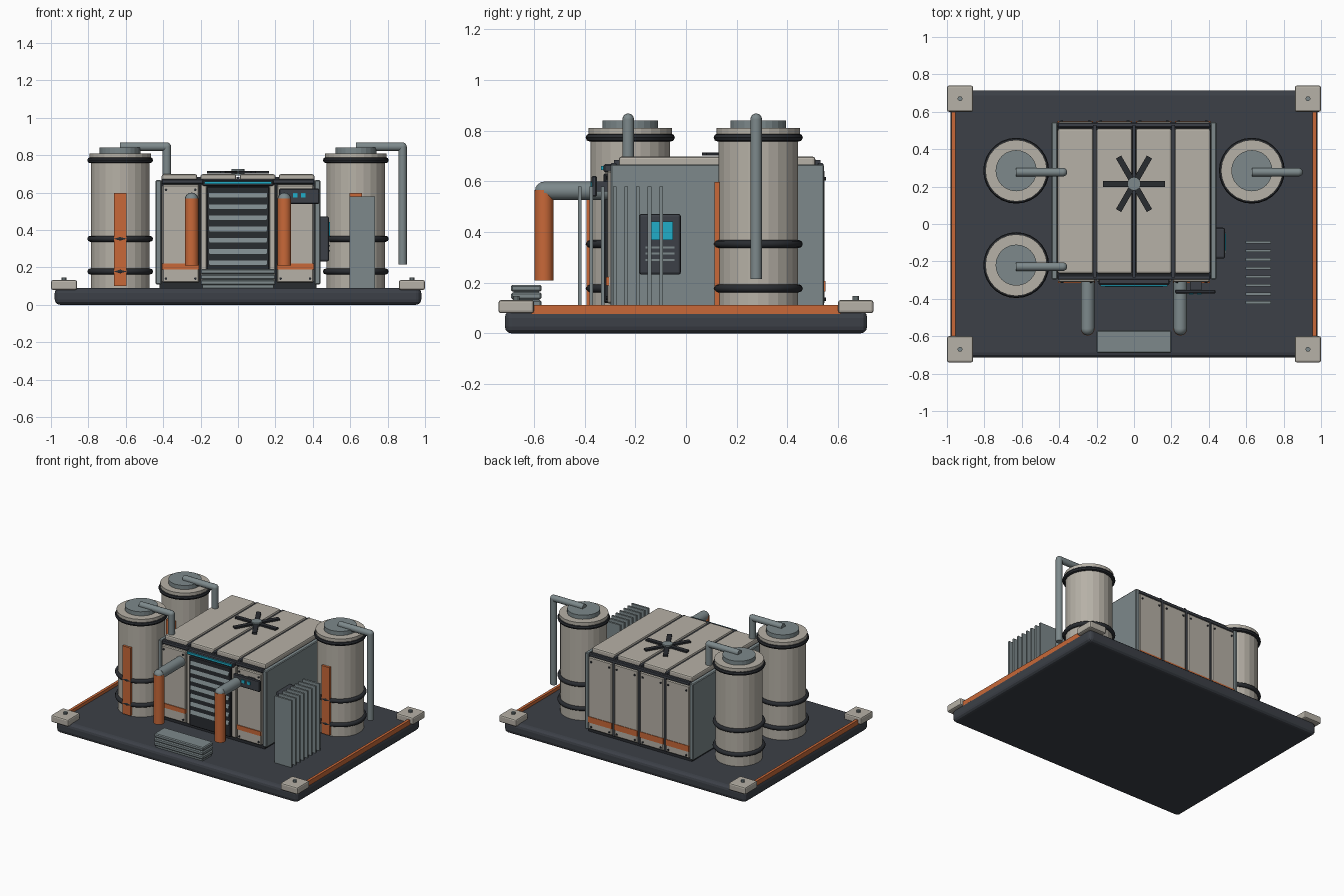
import bpy, bmesh, math
from mathutils import Vector

if "Cube" in bpy.data.objects:
    bpy.data.objects.remove(bpy.data.objects["Cube"])


def mat(name, r, g, b):
    m = bpy.data.materials.new(name)
    m.diffuse_color = (r, g, b, 1)
    m.use_nodes = True
    m.node_tree.nodes["Principled BSDF"].inputs["Base Color"].default_value = m.diffuse_color
    return m


CREAM = mat("warm_white", 0.47, 0.44, 0.385)
DARK = mat("dark_slate", 0.045, 0.051, 0.063)
BLACK = mat("black_rubber", 0.022, 0.025, 0.03)
GREY = mat("blue_grey", 0.205, 0.25, 0.26)
ORANGE = mat("orange", 0.58, 0.14, 0.04)
CYAN = mat("cyan_light", 0.015, 0.42, 0.58)


def finish(name, bm, m, smooth=False):
    me = bpy.data.meshes.new(name)
    bm.to_mesh(me)
    bm.free()
    me.materials.append(m)
    ob = bpy.data.objects.new(name, me)
    bpy.context.collection.objects.link(ob)
    if smooth:
        bpy.context.view_layer.objects.active = ob
        ob.select_set(True)
        bpy.ops.object.shade_smooth_by_angle(angle=math.radians(35))
        ob.select_set(False)
    return ob


def box(name, x, y, z, m, bevel=0.0, segs=2):
    """Box from (min, max) ranges on each axis."""
    bm = bmesh.new()
    bmesh.ops.create_cube(bm, size=1)
    for v in bm.verts:
        v.co = [(r[0] + r[1]) / 2 + c * (r[1] - r[0]) for r, c in zip((x, y, z), v.co)]
    if bevel:
        bmesh.ops.bevel(bm, geom=bm.edges[:], offset=bevel, segments=segs,
                        profile=0.5, affect='EDGES')
    return finish(name, bm, m)


def rod(name, a, b, r, m, sides=14):
    """Cylinder between two points."""
    a, b = Vector(a), Vector(b)
    bm = bmesh.new()
    bmesh.ops.create_cone(bm, cap_ends=True, segments=sides, radius1=r, radius2=r,
                          depth=(b - a).length)
    q = Vector((0, 0, 1)).rotation_difference(b - a)
    for v in bm.verts:
        v.co = q @ v.co + (a + b) / 2
    return finish(name, bm, m, smooth=sides < 20)


def ball(name, c, r, m):
    bm = bmesh.new()
    bmesh.ops.create_uvsphere(bm, u_segments=14, v_segments=8, radius=r)
    bmesh.ops.translate(bm, verts=bm.verts, vec=c)
    return finish(name, bm, m, True)


def ring(name, c, r, t, m):
    """Band around a tank."""
    bpy.ops.mesh.primitive_torus_add(location=c, major_radius=r, minor_radius=t,
                                     major_segments=28, minor_segments=8)
    ob = bpy.context.object
    ob.name = name
    ob.data.materials.append(m)
    bpy.ops.object.shade_smooth_by_angle(angle=math.radians(50))


# Base slab, edge strips and corner feet
box("base", (-0.98, 0.98), (-0.715, 0.715), (0, 0.09), DARK, 0.028, 3)
for s in (-1, 1):
    box("edge_strip", (s * 0.965 - 0.01, s * 0.965 + 0.01), (-0.61, 0.61), (0.07, 0.112), ORANGE)
    for t in (-1, 1):
        box("corner_pad", (s * 0.93 - 0.07, s * 0.93 + 0.07),
            (t * 0.67 - 0.07, t * 0.67 + 0.07), (0.08, 0.132), CREAM, 0.01)
        rod("pad_bolt", (s * 0.93, t * 0.67, 0.13), (s * 0.93, t * 0.67, 0.147), 0.013, GREY, 10)

# Machine housing core with side walls
box("housing_core", (-0.42, 0.42), (-0.29, 0.53), (0.085, 0.665), BLACK)
for s in (-1, 1):
    box("side_wall", (s * 0.425 - 0.015, s * 0.425 + 0.015), (-0.297, 0.545),
        (0.108, 0.667), GREY, 0.005, 1)

# Panels on roof and back, with ribs in the gaps
panels = [(-0.408, -0.218), (-0.2, -0.01), (0.01, 0.2), (0.218, 0.408)]
for px in panels:
    box("roof_panel", px, (-0.265, 0.51), (0.655, 0.698), CREAM, 0.01)
    box("back_panel", px, (0.52, 0.547), (0.115, 0.645), CREAM, 0.006, 1)
    box("back_stripe", px, (0.54, 0.551), (0.165, 0.208), ORANGE)
    for bx in (px[0] + 0.022, px[1] - 0.022):
        for bz in (0.135, 0.61):
            rod("panel_bolt", (bx, 0.54, bz), (bx, 0.553, bz), 0.007, BLACK, 8)
for rx in (-0.209, 0, 0.209):
    box("roof_rib", (rx - 0.009, rx + 0.009), (-0.285, 0.53), (0.655, 0.684), DARK)
    box("back_rib", (rx - 0.008, rx + 0.008), (0.525, 0.543), (0.11, 0.655), DARK)
for y in (-0.285, 0.53):
    box("roof_rail", (-0.41, 0.41), (y - 0.013, y + 0.013), (0.645, 0.672), DARK, 0.005, 1)

# Front face: side panels, posts, stripes
for s in (-1, 1):
    a, b = sorted((s * 0.208, s * 0.405))
    box("front_panel", (a, b), (-0.31, -0.28), (0.118, 0.642), CREAM, 0.006, 1)
    box("front_stripe", (a, b), (-0.316, -0.3), (0.19, 0.222), ORANGE)
    for bx in (a + 0.02, b - 0.02):
        for bz in (0.14, 0.615):
            rod("front_bolt", (bx, -0.3, bz), (bx, -0.316, bz), 0.007, BLACK, 8)
    box("inner_panel", sorted((s * 0.165, s * 0.2)), (-0.31, -0.28), (0.118, 0.642), CREAM, 0.005, 1)

# Central louvre and light bar
box("louvre_frame", (-0.168, 0.168), (-0.325, -0.28), (0.12, 0.632), BLACK, 0.006, 1)
for i in range(7):
    z = 0.225 + i * 0.06
    slat = box("louvre_slat", (-0.155, 0.155), (-0.336, -0.318), (z - 0.015, z + 0.015), GREY)
    for v in slat.data.vertices:
        if v.co.z > z and v.co.y < -0.33:
            v.co.y += 0.012
box("light_housing", (-0.19, 0.19), (-0.325, -0.28), (0.635, 0.668), DARK, 0.006, 1)
box("light_bar", (-0.18, 0.18), (-0.335, -0.318), (0.645, 0.66), CYAN)

# Small status display on the front right
box("status_display", (0.22, 0.435), (-0.372, -0.352), (0.54, 0.622), DARK, 0.005, 1)
box("display_bracket", (0.3, 0.36), (-0.355, -0.3), (0.56, 0.6), DARK)
for x in (0.305, 0.35):
    box("status_light", (x - 0.012, x + 0.012), (-0.377, -0.37), (0.575, 0.597), CYAN)

# Control box on the right wall
box("control_box", (0.43, 0.487), (-0.185, -0.02), (0.232, 0.472), DARK, 0.01)
box("control_screen", (0.484, 0.493), (-0.143, -0.052), (0.368, 0.442), CYAN)
for z in (0.29, 0.315, 0.34):
    box("control_slot", (0.484, 0.491), (-0.16, -0.045), (z - 0.004, z + 0.004), GREY)

# Roof fan
for k in range(6):
    a = k * math.pi / 3
    blade = box("fan_blade", (0.03, 0.165), (-0.016, 0.016), (0.703, 0.715), BLACK)
    blade.rotation_euler.z = a
    blade.location = (0, 0.215, 0)
rod("fan_hub", (0, 0.215, 0.69), (0, 0.215, 0.725), 0.036, GREY, 16)

# Exhaust pipes at the front
for s in (-1, 1):
    x = s * 0.248
    rod("exhaust_arm", (x, -0.28, 0.563), (x, -0.56, 0.563), 0.037, GREY)
    ball("exhaust_elbow", (x, -0.56, 0.563), 0.036, GREY)
    rod("exhaust_drop", (x, -0.56, 0.21), (x, -0.56, 0.567), 0.037, ORANGE)

# Stacked entry step
for i in range(3):
    z = 0.105 + i * 0.03
    box("entry_step", (-0.2, 0.2), (-0.69, -0.57), (z, z + 0.027), GREY, 0.006, 1)
box("step_core", (-0.19, 0.19), (-0.68, -0.58), (0.085, 0.18), GREY)

# Radiator fins
for i in range(8):
    y = -0.098 - i * 0.046
    box("radiator_fin", (0.597, 0.733), (y - 0.007, y + 0.007), (0.085, 0.58), GREY)

# Storage tanks with bands, gauge strip and outlet pipe
for x, y, d in ((-0.63, 0.285, 0.25), (-0.63, -0.22, 0.25), (0.63, 0.285, 0.25)):
    rod("tank", (x, y, 0.085), (x, y, 0.785), 0.157, CREAM, 24)
    rod("tank_cap", (x, y, 0.78), (x, y, 0.81), 0.165, CREAM, 24)
    rod("tank_lid", (x, y, 0.8), (x, y, 0.84), 0.11, GREY, 24)
    for z in (0.178, 0.353, 0.773):
        ring("tank_band", (x, y, z), 0.16, 0.016, BLACK)
    box("gauge_strip", (x - 0.033, x + 0.033), (y - 0.172, y - 0.14), (0.1, 0.597), ORANGE)
    r = 0.023
    rod("outlet_arm", (x, y - 0.008, 0.845), (x + d, y - 0.008, 0.845), r, GREY)
    ball("outlet_elbow", (x + d, y - 0.008, 0.845), r, GREY)
    rod("outlet_drop", (x + d, y - 0.008, 0.215), (x + d, y - 0.008, 0.845), r, GREY)
